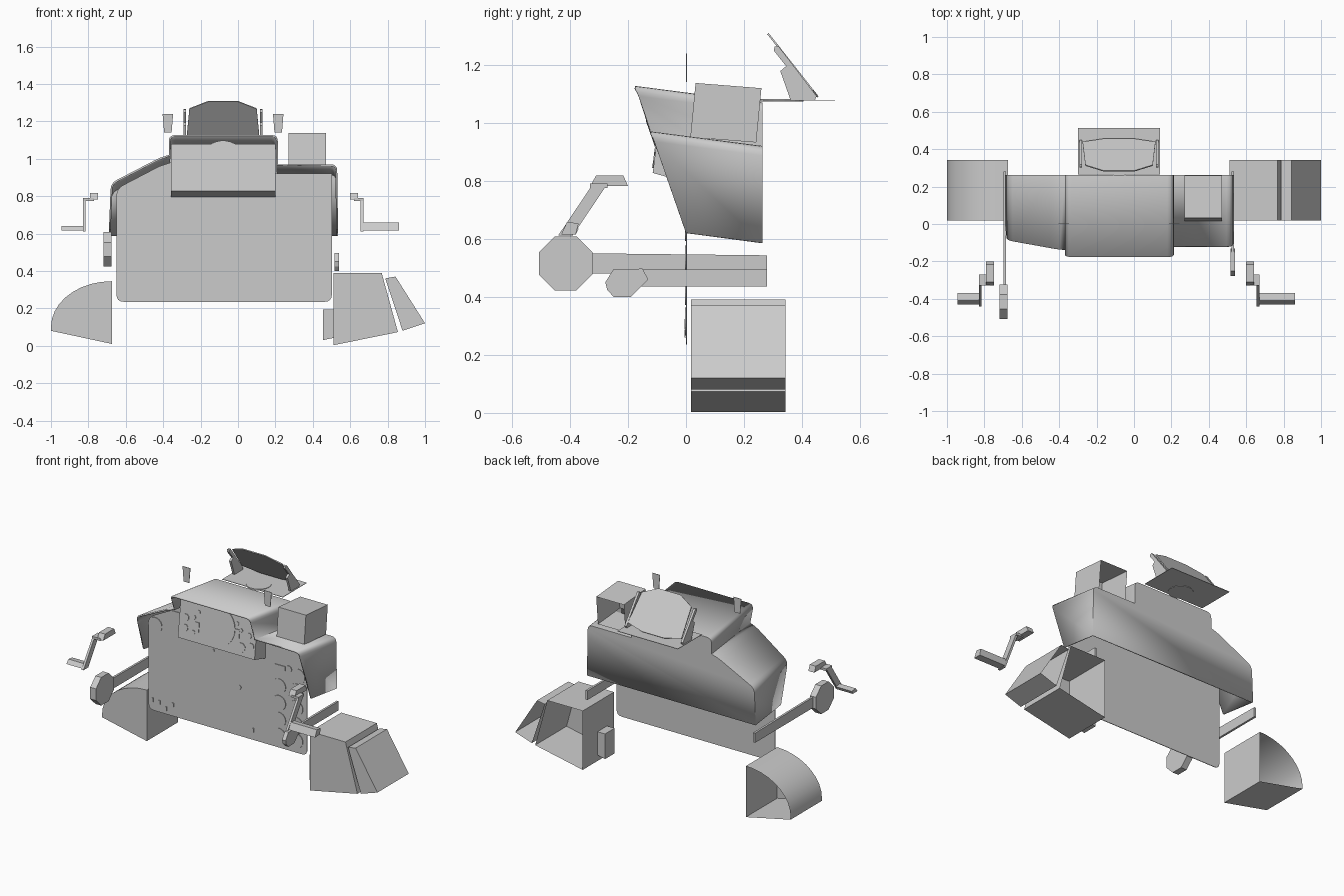
import bpy, bmesh, math
from mathutils import Vector as V

if "Cube" in bpy.data.objects:
    bpy.data.objects.remove(bpy.data.objects["Cube"])

grey = bpy.data.materials.new("light_grey")
grey.diffuse_color = (0.6, 0.6, 0.6, 1)
grey.use_nodes = True
grey.node_tree.nodes["Principled BSDF"].inputs["Base Color"].default_value = grey.diffuse_color


def finish(name, bm, smooth=False):
    bmesh.ops.recalc_face_normals(bm, faces=bm.faces)
    me = bpy.data.meshes.new(name)
    bm.to_mesh(me)
    bm.free()
    me.materials.append(grey)
    ob = bpy.data.objects.new(name, me)
    bpy.context.collection.objects.link(ob)
    if smooth:
        bpy.context.view_layer.objects.active = ob
        ob.select_set(True)
        bpy.ops.object.shade_smooth_by_angle(angle=math.radians(35))
        ob.select_set(False)
    return ob


def loft(name, a, b, cap_a=True, cap_b=True, closed=True, smooth=False):
    """Skin between two matching outlines."""
    bm = bmesh.new()
    va = [bm.verts.new(p) for p in a]
    vb = [bm.verts.new(p) for p in b]
    n = len(va)
    for i in range(n if closed else n - 1):
        j = (i + 1) % n
        bm.faces.new((va[i], va[j], vb[j], vb[i]))
    if cap_a:
        bm.faces.new(va)
    if cap_b:
        bm.faces.new(vb[::-1])
    return finish(name, bm, smooth)


def prism(name, pts, vec, **kw):
    pts = [V(p) for p in pts]
    return loft(name, pts, [p + V(vec) for p in pts], **kw)


def xz(pts, y):
    return [(x, y, z) for x, z in pts]


def yz(pts, x):
    return [(x, y, z) for y, z in pts]


def fillet(pts, r, keep=()):
    """Round the corners of a closed 2D outline, except those in keep."""
    out = []
    for i, p in enumerate(pts):
        p, a, b = V(p), V(pts[i - 1]), V(pts[(i + 1) % len(pts)])
        if i in keep:
            out.append(p)
            continue
        d, e = (a - p), (b - p)
        s = p + d.normalized() * min(r, d.length * .45)
        t = p + e.normalized() * min(r, e.length * .45)
        for k in range(5):
            u = k / 4
            out.append(s * (1 - u) ** 2 + p * 2 * u * (1 - u) + t * u * u)
    return out


def ngon(x, z, r, n=24):
    return [(x + r * math.cos(2 * math.pi * (k + .5) / n),
             z + r * math.sin(2 * math.pi * (k + .5) / n)) for k in range(n)]


def rect(x, z, w, h):
    return [(x - w / 2, z - h / 2), (x + w / 2, z - h / 2),
            (x + w / 2, z + h / 2), (x - w / 2, z + h / 2)]


# glare shield: slanted front opening swept back and down to a closed rear wall
outline = fillet([(-.69, .62), (-.68, .87), (-.42, 1.005), (-.37, 1.02), (-.37, 1.127),
                  (.213, 1.127), (.213, .97), (.53, .97), (.535, .62)], .035, (0, 3, 6, 8))
front, back = [], []
for x, z in outline:
    y = (.62 - z) * .3465
    front.append((x, y, z))
    back.append((x, .263, z - .13 * (.263 - y)))
shield = loft("glare_shield", front, back, cap_a=False, closed=False, smooth=True)
mod = shield.modifiers.new("thickness", 'SOLIDIFY')
mod.thickness = .01
mod.offset = -1

# main instrument panel
prism("instrument_panel", xz(fillet([(-.65, .235), (.502, .235), (.502, .92), (.2, .92), (.2, .98),
      (-.36, .98), (-.42, .96), (-.65, .84)], .04, (2, 3, 4, 5, 6)), 0), (0, .004, 0))
gauges = [(x, z, .048) for x in (.3, .425) for z in (.315, .42, .53, .64)]
gauges += [(.44, .74, .048), (-.6, .8, .05), (.37, .77, .021), (.01, .555, .014), (-.18, .745, .01)]
for x, z, r in gauges:
    prism("panel_gauge", xz(ngon(x, z, r), 0), (0, -.004, 0))
for x, z, w, h in [(.365, .86, .27, .105), (.305, .765, .08, .028), (-.44, .915, .07, .025)]:
    prism("panel_plate", xz(rect(x, z, w, h), 0), (0, -.004, 0))
for x, z in [(-.62, .305), (-.57, .3), (-.52, .272), (-.47, .31), (.11, .3)]:
    prism("panel_switch", xz(rect(x, z, .012, .026), 0), (0, -.006, 0))


# raised centre panel, leaning slightly back
def lean(pts, off=0):
    return [(x, -.115 + (z - .825) * .13 - off, z) for x, z in pts]


prism("centre_panel", lean([(-.357, .827), (.2, .827), (.2, 1.08), (-.357, 1.08)]), (0, .115, -.032))
prism("main_display", lean(ngon(-.08, .97, .127, 32)), (0, -.004, 0))
for x, z, r in [(-.31, .965, .023), (-.31, .9, .023), (.1, .88, .03), (.15, .965, .018),
                (.17, .905, .02), (-.22, 1.02, .012), (.06, 1.02, .012), (-.25, .98, .012),
                (.09, .985, .012), (-.25, .885, .015)]:
    prism("centre_dial", lean(ngon(x, z, r, 8)), (0, -.004, 0))
for x, z in [(-.225, .925), (.065, .955)]:
    prism("centre_switch_plate", lean(rect(x, z, .03, .06)), (0, -.004, 0))

# display box on the shield, open at the back
prism("top_box", [(.27, .015, .95), (.47, .015, .95), (.47, .033, 1.137), (.27, .033, 1.137)],
      (0, .227, -.018), cap_b=False)

# head-up sight: base, lens, tilted glass and side brackets
prism("sight_base", [(-.3, .265, 1.076), (.14, .265, 1.076), (.14, .513, 1.076), (-.3, .513, 1.076)],
      (0, 0, .003))
prism("sight_lens", [(x, y, 1.073) for x, y in ngon(-.08, .33, .075)], (0, 0, .009))
glass = [(-.16, 1), (0, 1), (.1, .82), (.115, .1), (0, 0), (-.16, 0), (-.275, .1), (-.26, .82)]
prism("sight_glass", [(x, .452 - .172 * t, 1.087 + .218 * t) for x, t in glass], (0, .005, .004))
bracket = [(.305, 1.262), (.318, 1.265), (.45, 1.092), (.445, 1.079), (.36, 1.079),
           (.325, 1.178), (.345, 1.195), (.303, 1.248)]
for x in (-.292, .117):
    prism("sight_bracket", yz(bracket, x), (.015, 0, 0))

# small tabs above the shield
for x in (-.375, .215):
    prism("shield_tab", xz([(x - .02, 1.14), (x + .02, 1.14), (x + .028, 1.238), (x - .028, 1.238)], 0),
          (0, .003, 0))

# side levers with flat heads
prism("left_lever_arm", yz([(-.34, .48), (.28, .48), (.28, .543), (-.34, .55)], -.698), (.014, 0, 0))
prism("left_lever_head", yz(ngon(-.415, .515, .1, 8), -.718), (.042, 0, 0))
prism("right_lever_arm", yz([(-.2, .435), (.28, .435), (.28, .495), (-.2, .495)], .52), (.014, 0, 0))
prism("right_lever_head", yz([(-.278, .45), (-.25, .495), (-.15, .497), (-.13, .46), (-.19, .4),
      (-.25, .4), (-.272, .425)], .515), (.026, 0, 0))


# cranked hand grips
def grip(side, s, knob_x, rod_x, end_x, h):
    prism(side + "_grip_bar", yz([(-.43, .615), (-.38, .615), (-.37, .615 + h), (-.41, .62 + h)], s * rod_x),
          (s * (end_x - rod_x), 0, 0))
    prism(side + "_grip_rod", yz([(-.44, .612), (-.39, .612), (-.27, .79), (-.32, .79)], s * rod_x),
          (s * -.015, 0, 0))
    prism(side + "_grip_link", yz([(-.33, .775), (-.27, .775), (-.27, .79), (-.33, .79)], s * rod_x),
          (s * (knob_x - rod_x), 0, 0))
    prism(side + "_grip_knob", yz([(-.33, .782), (-.2, .782), (-.216, .818), (-.31, .818)], s * knob_x - .022),
          (.044, 0, 0))


grip("left", -1, .77, .83, .945, .02)
grip("right", 1, .62, .67, .86, .038)

# footwell fairings, open at the back
arc = [(-.675 - .325 * math.cos(math.radians(a)), .1 + .245 * math.sin(math.radians(a)))
       for a in range(0, 91, 10)]
for name, pts in {
        "left_fairing": [(-.675, .01), (-1, .08)] + arc,
        "right_fairing": [(.51, .003), (.855, .073), (.768, .39), (.51, .39)],
        "right_wedge": [(.787, .36), (.842, .37), (1, .12), (.88, .08)]}.items():
    prism(name, xz(pts, .018), (0, .325, 0), cap_b=False, smooth=name == "left_fairing")
prism("fairing_block", xz([(.455, .03), (.51, .042), (.51, .195), (.455, .195)], .09), (0, .1, 0))
